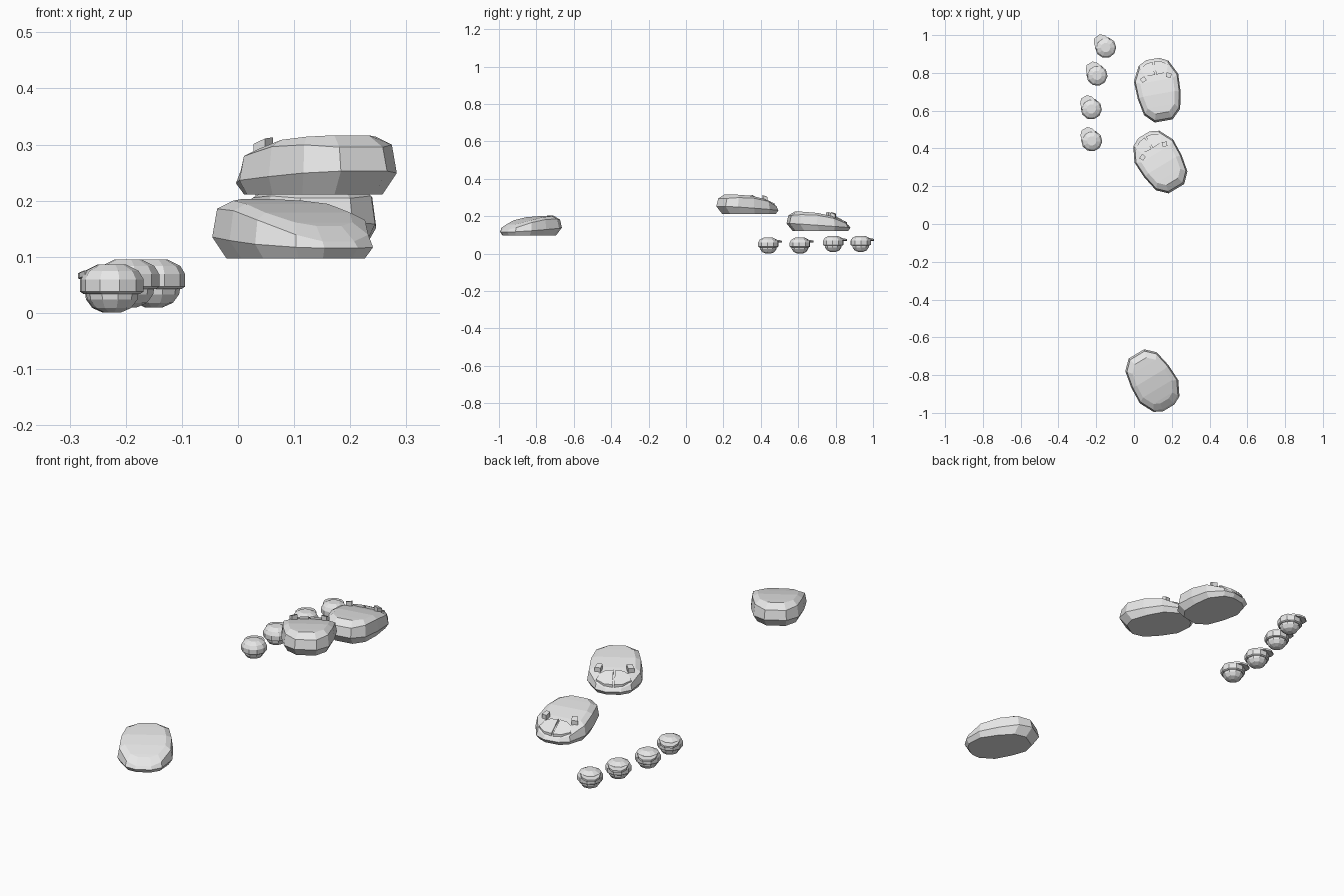
import bpy, bmesh, math
from mathutils import Matrix, Vector

cube = bpy.data.objects.get("Cube")
if cube:
    bpy.data.objects.remove(cube, do_unlink=True)

grey = bpy.data.materials.new("light_grey")
grey.use_nodes = True
grey.diffuse_color = (0.8, 0.8, 0.8, 1)
grey.node_tree.nodes["Principled BSDF"].inputs["Base Color"].default_value = (0.8, 0.8, 0.8, 1)


def finish(name, bm, matrix):
    bmesh.ops.recalc_face_normals(bm, faces=bm.faces)
    mesh = bpy.data.meshes.new(name)
    bm.to_mesh(mesh)
    bm.free()
    mesh.materials.append(grey)
    obj = bpy.data.objects.new(name, mesh)
    obj.matrix_world = matrix
    bpy.context.collection.objects.link(obj)
    return obj


def place(x, y, z, degrees):
    return Matrix.Translation((x, y, z)) @ Matrix.Rotation(math.radians(degrees), 4, "Z")


def bridge(bm, a, b):
    n = len(a)
    for i in range(n):
        bm.faces.new((a[i], a[(i + 1) % n], b[(i + 1) % n], b[i]))


# Height of the roof line along the length, front at +y
ROOF = [(-0.17, 0.1), (-0.12, 0.107), (-0.04, 0.105), (0.03, 0.092),
        (0.08, 0.077), (0.12, 0.06), (0.15, 0.04), (0.17, 0.028)]
# Half outline (across, along), from nose to tail
HALF = [(0.035, 0.165), (0.08, 0.142), (0.119, 0.065),
        (0.115, -0.03), (0.097, -0.12), (0.048, -0.168)]


def roof(y):
    if y <= ROOF[0][0]:
        return ROOF[0][1]
    for (a, ha), (b, hb) in zip(ROOF, ROOF[1:]):
        if y <= b:
            return ha + (hb - ha) * (y - a) / (b - a)
    return ROOF[-1][1]


def belt(y):
    return 0.03 - 0.07 * y


def body(name, matrix):
    bm = bmesh.new()
    outline = HALF + [(-x, y) for x, y in reversed(HALF)]

    def ring(scale, shift, height):
        return [bm.verts.new((x * scale, y * scale + shift, height(x * scale, y * scale)))
                for x, y in outline]

    rings = [ring(0.86, 0.01, lambda x, y: 0),
             ring(1, 0, lambda x, y: belt(y)),
             ring(0.94, 0, lambda x, y: max(roof(y) * 0.83, belt(y) + 0.008)),
             ring(0.74, 0, lambda x, y: roof(y) - 0.6 * x * x)]
    for a, b in zip(rings, rings[1:]):
        bridge(bm, a, b)
    bm.faces.new(rings[0])
    top, n = rings[-1], len(outline)
    for i in range(len(HALF) - 1):
        bm.faces.new((top[i], top[i + 1], top[n - 2 - i], top[n - 1 - i]))
    finish(name, bm, matrix)


def raised(name, corners, lift, matrix):
    """Mirrored pair of plates that follow the roof."""
    for label, side in (("left", 1), ("right", -1)):
        bm = bmesh.new()
        upper = [bm.verts.new((side * x, y, roof(y) - 1.8 * x * x + lift)) for x, y in corners]
        lower = [bm.verts.new(v.co - Vector((0, 0, lift + 0.012))) for v in upper]
        bridge(bm, lower, upper)
        bm.faces.new(upper)
        bm.faces.new(lower)
        finish(f"{name}_{label}", bm, matrix)


PLATE = [(0.004, 0.08), (0.04, 0.082), (0.062, 0.092),
         (0.076, 0.122), (0.04, 0.146), (0.004, 0.151)]
LAMP = [(0.052, 0.06), (0.075, 0.05), (0.086, 0.072), (0.06, 0.083)]

# Three low wedge-shaped bodies, two with raised front details
for name, spot, detailed in (("front_body", (0.099, -0.832, 0.097, 211), False),
                             ("middle_body", (0.138, 0.331, 0.211, 31), True),
                             ("rear_body", (0.128, 0.711, 0.12, 10), True)):
    matrix = place(*spot)
    body(name, matrix)
    if detailed:
        raised(name + "_plate", PLATE, 0.008, matrix)
        raised(name + "_lamp", LAMP, 0.024, matrix)


def lathe(name, profile, sides, matrix):
    bm = bmesh.new()
    rings = [[bm.verts.new((r * math.cos(math.tau * i / sides), r * math.sin(math.tau * i / sides), z))
              for i in range(sides)] for r, z in profile]
    for a, b in zip(rings, rings[1:]):
        bridge(bm, a, b)
    bm.faces.new(rings[0])
    bm.faces.new(rings[-1])
    finish(name, bm, matrix)


def brim(name, matrix):
    bm = bmesh.new()
    shape = [(-0.045, 0.02), (-0.036, 0.055), (-0.018, 0.075),
             (0.018, 0.075), (0.036, 0.055), (0.045, 0.02)]
    upper = [bm.verts.new((x, y, 0.078 - 0.13 * y)) for x, y in shape]
    lower = [bm.verts.new(v.co - Vector((0, 0, 0.009))) for v in upper]
    bridge(bm, lower, upper)
    bm.faces.new(upper)
    bm.faces.new(lower)
    finish(name, bm, matrix)


BOWL = [(0.016, 0.001), (0.034, 0.009), (0.045, 0.024), (0.048, 0.042)]
CAP = [(0.05, 0.034), (0.056, 0.038), (0.056, 0.06), (0.047, 0.075), (0.025, 0.086)]

# Row of four small rounded heads with peaked caps
for i, spot in enumerate([(-0.15, 0.934, 0.009, 38), (-0.196, 0.787, 0.009, 31),
                          (-0.226, 0.609, 0, 31), (-0.224, 0.44, 0, 31)], 1):
    matrix = place(*spot)
    lathe(f"bowl_{i}", BOWL, 10, matrix)
    lathe(f"cap_{i}", CAP, 10, matrix)
    brim(f"brim_{i}", matrix)
